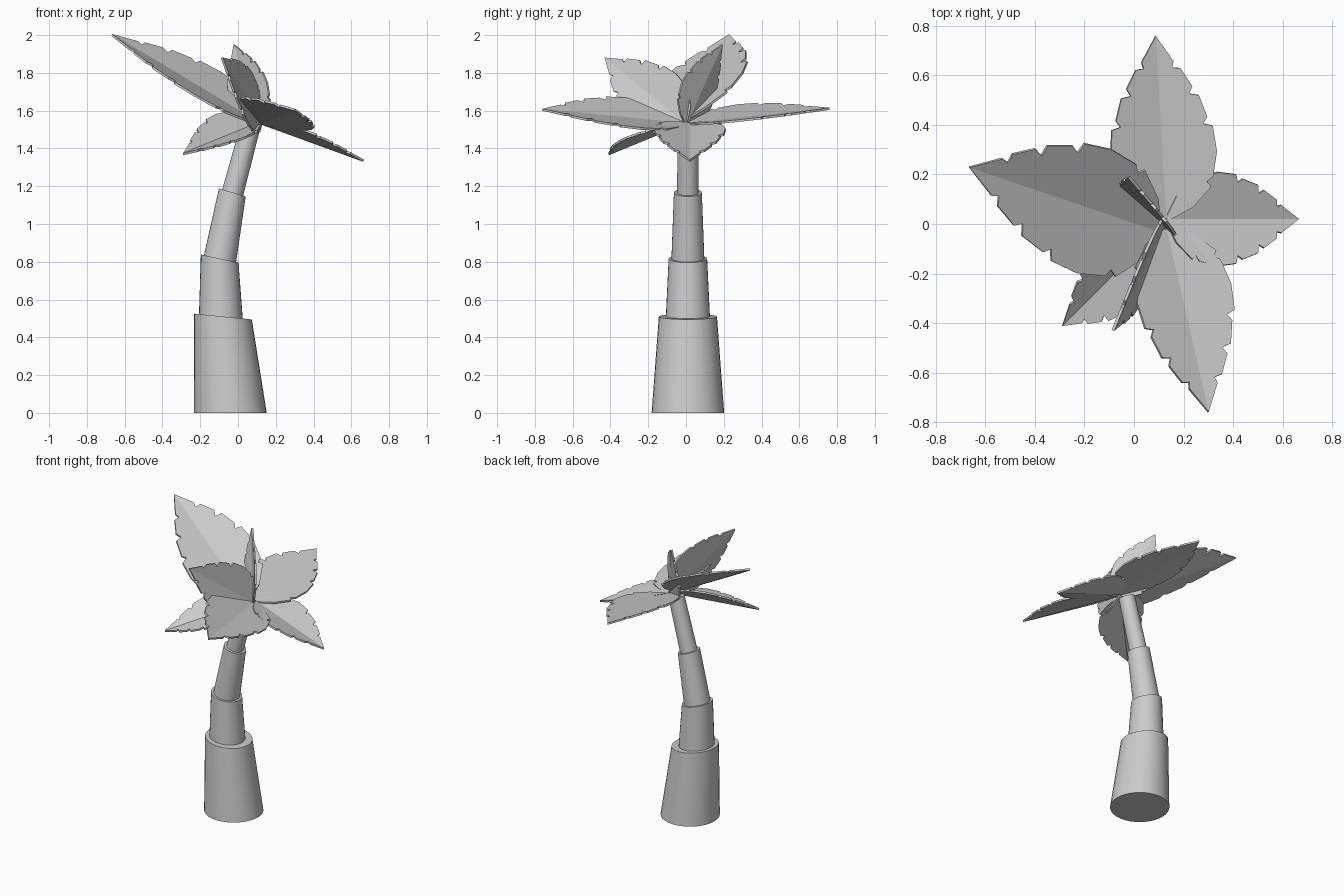
import bpy
import bmesh
import math
from mathutils import Vector

if "Cube" in bpy.data.objects:
    bpy.data.objects.remove(bpy.data.objects["Cube"])


def finish(bm, name):
    bmesh.ops.recalc_face_normals(bm, faces=bm.faces[:])
    mesh = bpy.data.meshes.new(name)
    bm.to_mesh(mesh)
    bm.free()
    obj = bpy.data.objects.new(name, mesh)
    bpy.context.collection.objects.link(obj)
    return obj


def trunk_segment(name, low, high, sides=32):
    """Tapered tilted cylinder; each end is (x, z, radius, tilt toward +x)."""
    bm = bmesh.new()
    rings = []
    for x, z, r, tilt in (low, high):
        ring = []
        for i in range(sides):
            a = 2 * math.pi * i / sides
            u = r * math.cos(a)
            ring.append(bm.verts.new((x + u * math.cos(tilt), 0.01 + r * math.sin(a),
                                      z - u * math.sin(tilt))))
        rings.append(ring)
        bm.faces.new(ring)
    for i in range(sides):
        j = (i + 1) % sides
        bm.faces.new((rings[0][i], rings[0][j], rings[1][j], rings[1][i]))
    obj = finish(bm, name)
    bpy.ops.object.select_all(action='DESELECT')
    obj.select_set(True)
    bpy.context.view_layer.objects.active = obj
    bpy.ops.object.shade_smooth_by_angle(angle=math.radians(35))


# Half outline of a frond: (position along midrib, share of half width)
OUTLINE = [(0.0, 0.1), (0.06, 0.5), (0.17, 0.86), (0.2, 0.78), (0.22, 0.9),
           (0.36, 1.0), (0.5, 0.95), (0.515, 0.78), (0.55, 0.86), (0.67, 0.73),
           (0.68, 0.55), (0.72, 0.62), (0.82, 0.42), (0.825, 0.27), (0.86, 0.3)]


def frond(name, base, tip, side, lift):
    """Folded leaf: straight midrib, jagged halves raised along the normal."""
    base, tip, side = Vector(base), Vector(tip), Vector(side)
    axis = tip - base
    normal = axis.cross(side).normalized()
    if normal.z < 0:
        normal.negate()
    bm = bmesh.new()
    root, end = bm.verts.new(base), bm.verts.new(tip)
    for s in (1, -1):
        edge = [bm.verts.new(base + axis * t + side * (s * w) + normal * (lift * w))
                for t, w in OUTLINE]
        loop = [root] + edge + [end]
        bm.faces.new(loop if s == 1 else loop[::-1])
    obj = finish(bm, name)
    mod = obj.modifiers.new("thickness", 'SOLIDIFY')
    mod.thickness = 0.012
    mod.offset = 0


# Trunk
trunk_segment("trunk_base", (-0.04, 0, 0.192, 0), (-0.08, 0.51, 0.154, 0.1))
trunk_segment("trunk_lower", (-0.09, 0.48, 0.118, 0.1), (-0.097, 0.817, 0.102, 0.21))
trunk_segment("trunk_middle", (-0.1, 0.79, 0.088, 0.21), (-0.03, 1.167, 0.074, 0.29))
trunk_segment("trunk_upper", (-0.035, 1.14, 0.058, 0.29), (0.068, 1.525, 0.053, 0.29))

# Crown
frond("frond_left", (0.1, -0.03, 1.54), (-0.667, 0.23, 2.0), (0.07, 0.25, 0.06), 0.04)
frond("frond_back", (0.13, 0.02, 1.53), (0.087, 0.76, 1.61), (0.215, 0.01, -0.04), 0.03)
frond("frond_right", (0.13, 0.02, 1.53), (0.665, 0.02, 1.335), (0, 0.19, 0), 0.045)
frond("frond_front", (0.13, -0.02, 1.53), (0.3, -0.76, 1.605), (0.19, 0.04, -0.08), 0.03)
frond("frond_drooping", (0.1, -0.02, 1.53), (-0.29, -0.41, 1.37), (-0.08, 0.13, 0.06), 0.05)
frond("frond_upright_front", (0.12, 0, 1.53), (-0.085, -0.43, 1.88), (0.01, 0.11, 0.135), 0.02)
frond("frond_upright_back", (0.12, 0, 1.53), (-0.02, 0.19, 1.95), (0.098, -0.075, 0.067), 0.02)
